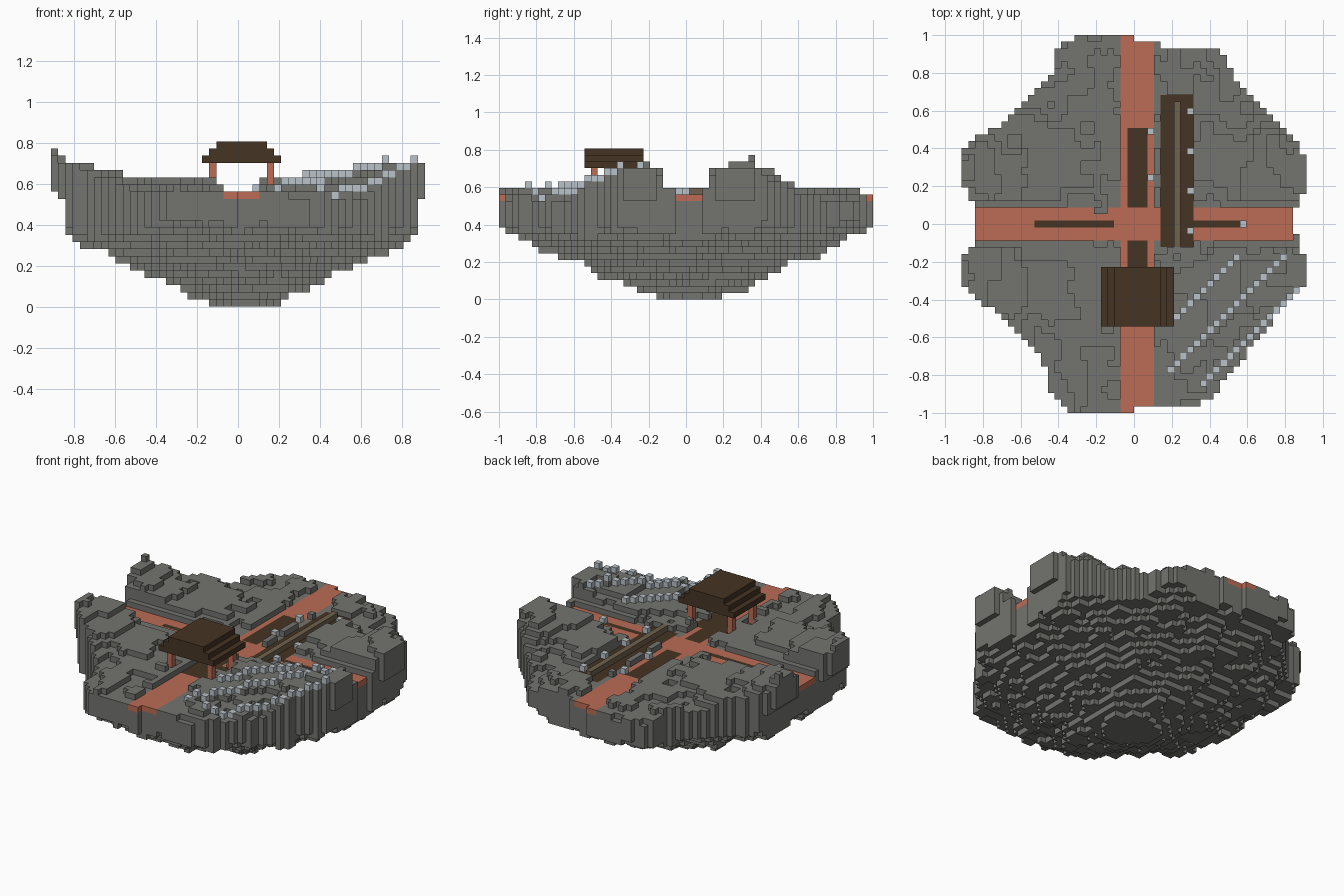
import bpy, bmesh, math
from mathutils import Vector, noise

cube = bpy.data.objects.get("Cube")
if cube:
    bpy.data.objects.remove(cube, do_unlink=True)

V = 2 / 57          # edge of one block
GROUND = 16         # path level, in blocks


def material(name, rgb):
    m = bpy.data.materials.new(name)
    m.use_nodes = True
    m.diffuse_color = (*rgb, 1)
    m.node_tree.nodes["Principled BSDF"].inputs["Base Color"].default_value = (*rgb, 1)
    return m


stone = material("grey stone", (.173, .174, .16))
clay = material("red clay", (.50, .15, .09))
wood = material("dark wood", (.06, .035, .017))
tan = material("tan wood", (.16, .12, .075))
pale = material("pale stone", (.50, .55, .59))

# Island outline, anticlockwise from the front
OUTLINE = [(-.32, -1), (0, -1), (0, -.965), (.3, -.965), (.46, -.9), (.47, -.83),
           (.6, -.68), (.74, -.5), (.85, -.37), (.91, -.33), (.91, -.2), (.87, -.13),
           (.87, -.05), (.84, -.05), (.84, .09), (.88, .12), (.91, .22), (.91, .34),
           (.84, .47), (.64, .65), (.53, .77), (.49, .87), (.42, .93), (.14, .93),
           (.14, .965), (0, .965), (0, 1), (-.28, 1), (-.4, .93), (-.43, .79),
           (-.7, .52), (-.82, .47), (-.91, .37), (-.91, .2), (-.84, .09), (-.84, -.09),
           (-.91, -.16), (-.91, -.33), (-.7, -.5), (-.54, -.65), (-.46, -.76), (-.45, -.88)]


def inside(x, y):
    hit = False
    for (ax, ay), (bx, by) in zip(OUTLINE, OUTLINE[1:] + OUTLINE[:1]):
        if (ay > y) != (by > y) and x < ax + (y - ay) * (bx - ax) / (by - ay):
            hit = not hit
    return hit


def wobble(x, y, scale, seed):
    return noise.noise(Vector((x * scale, y * scale, seed)))


def surface(x, y):
    """Number of blocks up to the top of the ground."""
    u, w = abs(x), abs(y)
    band = max(0, 1 - ((w - .3) / .36) ** 2)
    beside_path = min(u, w) < .18
    h = 16.6 + .4 * band + 5.6 * u * u * band + 1.7 * wobble(x, y, 8, 3.3)
    h -= 2.5 * max(0, u + w - .9) + .3 * beside_path
    if w > .58 or min(u, w) < .12:
        limit = 17
    else:
        limit = 18 if u < .56 else 19 if u < .7 else 20 if u < .84 or x > 0 else 21
    return min(limit, max(GROUND if beside_path else GROUND - 1, round(h)))


def underside(x, y):
    """Number of blocks up to the underside, a rough stepped cone."""
    if abs(x) > .875 or (x < -.84 and abs(y) > .09):
        return 16 if x < -.875 else 15
    r = math.hypot(x - .03, y * .94)
    rough = min(1, r / .3)
    return max(0, round(.48 * (r - .145) / V + rough * (.5 + 1.8 * wobble(x, y, 8, 8.1))))


cells = {}          # block position -> part name
tops = {}           # column -> surface level


def fill(part, xs, ys, zs):
    for i in xs:
        for j in ys:
            for k in zs:
                cells[i, j, k] = part


def span(a, b):
    return range(a, b + 1)


# Island ground with the two crossing paths
for i in span(-26, 25):
    for j in span(-28, 28):
        x, y = (i + .5) * V, j * V
        if not inside(x, y):
            continue
        on_path = -2 <= i <= 2 or (abs(j) <= 2 and -24 <= i <= 23)
        tops[i, j] = GROUND if on_path else surface(x, y)
        base = underside(x, y)
        tops[i, j] = max(tops[i, j], base + 1)
        fill("island", [i], [j], range(base, tops[i, j]))
        if on_path:
            cells[i, j, GROUND - 1] = "crossing_paths"

# Loose stone at the edge of the path and the peak on the right rim
fill("island", span(-6, -5), [2], [GROUND])
fill("island", [-26], [10], span(16, 21))

# Wooden inlays set flush into the paths
top_layer = [GROUND - 1]
for xs, ys in ((span(-15, -4), [0]), (span(4, 16), [0]),
               (span(-1, 1), span(3, 14)), (span(-1, 1), span(-13, -3)),
               (span(-3, 3), span(-13, -8))):
    fill("path_inlays", xs, ys, top_layer)

# Long wooden deck with a raised centre beam
for i in span(4, 8):
    for j in span(-3, 19):
        for k in range(GROUND, 20):
            cells.pop((i, j, k), None)
        tops[i, j] = GROUND
fill("long_deck", span(4, 8), span(-3, 19), top_layer)
fill("deck_beam", [6], span(-3, 18), [GROUND])

# Small pale lamps beside the deck and paths
for i, j in ((8, 17), (8, 11), (8, 5), (8, -1), (2, 14), (2, 7), (16, 0)):
    fill("lamps", [i], [j], [GROUND])

# Diagonal rows of pale stones on the front left field
for i, j, count in ((6, -14, 10), (5, -22, 18), (10, -24, 15)):
    for n in range(count):
        at = (i + n, j + n)
        if at in tops:
            fill("field_stones", [at[0]], [at[1]], [tops[at]])

# Pavilion: four posts and a stepped roof
for i in (-4, 4):
    for j in (-14, -8):
        fill("pavilion_posts", [i], [j], range(GROUND, 20))
for step in range(3):
    fill("pavilion_roof", span(step - 5, 5 - step), span(-15, -7), [20 + step])

# Outer faces of each block, one mesh per part
SIDES = [(axis, sign) for axis in range(3) for sign in (0, 1)]
SQUARE = [(0, 0), (1, 0), (1, 1), (0, 1)]


def build(part, mat):
    bm = bmesh.new()
    verts = {}

    def vert(p):
        if p not in verts:
            verts[p] = bm.verts.new((p[0] * V, (p[1] - .5) * V, p[2] * V))
        return verts[p]

    for cell, owner in cells.items():
        if owner != part:
            continue
        for axis, sign in SIDES:
            beside = list(cell)
            beside[axis] += 2 * sign - 1
            if tuple(beside) in cells:
                continue
            corners = []
            for a, b in SQUARE if sign else SQUARE[::-1]:
                p = list(cell)
                p[axis] += sign
                p[(axis + 1) % 3] += a
                p[(axis + 2) % 3] += b
                corners.append(vert(tuple(p)))
            bm.faces.new(corners)
    mesh = bpy.data.meshes.new(part)
    bm.to_mesh(mesh)
    bm.free()
    mesh.materials.append(mat)
    bpy.context.collection.objects.link(bpy.data.objects.new(part, mesh))


for part, mat in (("island", stone), ("crossing_paths", clay), ("path_inlays", wood),
                  ("long_deck", wood), ("deck_beam", tan), ("lamps", pale),
                  ("field_stones", pale), ("pavilion_posts", clay),
                  ("pavilion_roof", wood)):
    build(part, mat)
